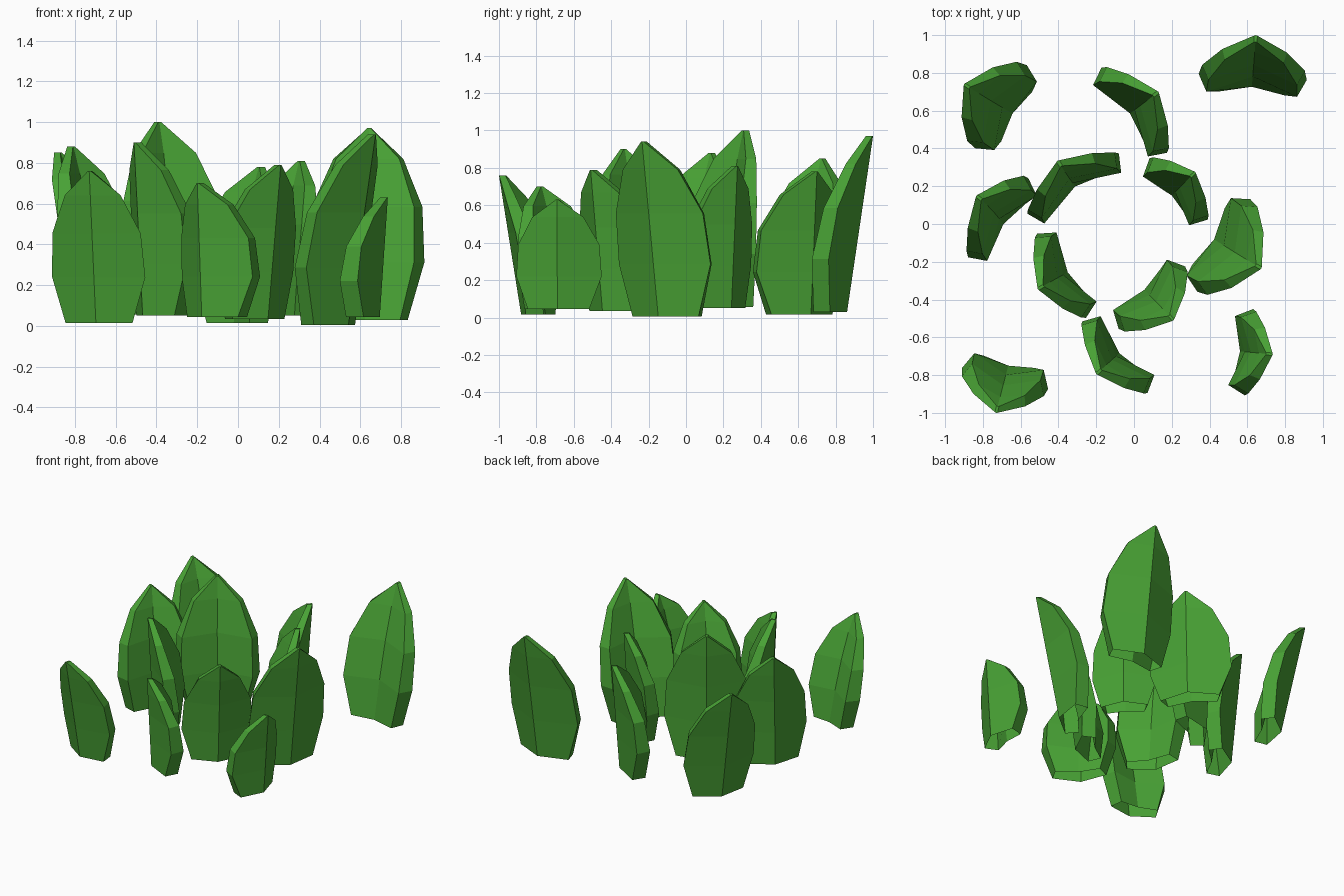
import bpy, bmesh
from mathutils import Vector

if "Cube" in bpy.data.objects:
    bpy.data.objects.remove(bpy.data.objects["Cube"])

green = bpy.data.materials.new("leaf_green")
green.diffuse_color = (0.065, 0.36, 0.035, 1)
green.use_nodes = True
green.node_tree.nodes["Principled BSDF"].inputs["Base Color"].default_value = green.diffuse_color

# Leaf shape per level: height, half width, edge thickness, spine thickness
LEVELS = [(0.0, 0.72, 0.09, 0.135), (0.3, 1.0, 0.092, 0.122),
          (0.59, 0.95, 0.078, 0.10), (0.84, 0.60, 0.055, 0.068),
          (1.0, 0.03, 0.035, 0.035)]


def leaf(name, end_a, end_b, tip, base_z):
    """Thick folded leaf: side ends and tip seen from above, leaning outward."""
    a, b, p = Vector(end_a), Vector(end_b), Vector(tip[:2])
    chord = (b - a).length
    side = (b - a).normalized()
    out = Vector((side.y, -side.x))
    mid = (a + b) / 2
    if (p - mid).dot(out) < 0:
        out = -out
    depth, skew = (p - mid).dot(out), (p - mid).dot(side)
    lean = max(0.03, 0.04 + 1.45 * (depth - 0.35 * chord))
    bm = bmesh.new()
    rings = []
    for t, w, edge, spine in LEVELS:
        s = w * 0.55 * chord
        ridge = depth - lean * (1 - t)
        bend = 0.35 * min(s, 0.32 * chord) + 0.55 * max(0, s - 0.32 * chord)
        inset = 0.5 * edge * w
        # closed section: outer fold, then inner fold
        section = [(-s, ridge - bend), (0, ridge), (s, ridge - bend),
                   (s - inset, ridge - bend - edge), (0, ridge - spine),
                   (-s + inset, ridge - bend - edge)]
        if t == 1:
            section[3] = (s, ridge - bend - edge)
            section[5] = (-s, ridge - bend - edge)
        z = base_z + (tip[2] - base_z) * t
        ring = []
        for x, y in section:
            q = mid + side * (x + skew * t) + out * y
            ring.append(bm.verts.new((q.x, q.y, z)))
        rings.append(ring)
    for lo, hi in zip(rings, rings[1:]):
        for i in range(6):
            j = (i + 1) % 6
            bm.faces.new((lo[i], lo[j], hi[j], hi[i]))
    # blunt tip is closed, hollow base stays open
    top = rings[-1]
    bm.faces.new((top[0], top[1], top[4], top[5]))
    bm.faces.new((top[1], top[2], top[3], top[4]))
    bmesh.ops.recalc_face_normals(bm, faces=bm.faces)
    mesh = bpy.data.meshes.new(name)
    bm.to_mesh(mesh)
    bm.free()
    mesh.materials.append(green)
    bpy.context.collection.objects.link(bpy.data.objects.new(name, mesh))


# Outer corners of the clump
leaf("leaf_back_left", (-.56, .81), (-.81, .41), (-.90, .74, .85), .02)
leaf("leaf_back_right", (.365, .765), (.885, .735), (.645, 1.0, .97), .03)
leaf("leaf_front_left", (-.885, -.75), (-.47, -.85), (-.73, -1.0, .76), .015)
leaf("leaf_front_right", (.61, -.47), (.57, -.885), (.735, -.69, .63), .045)
# Outer sides
leaf("leaf_back", (-.18, .79), (.135, .38), (.13, .70, .78), .015)
leaf("leaf_left", (-.85, -.18), (-.56, .20), (-.835, .15, .88), .05)
leaf("leaf_front", (-.245, -.52), (.07, -.865), (-.20, -.795, .70), .045)
leaf("leaf_right", (.325, -.32), (.58, .125), (.675, -.235, .94), .005)
# Inner ring
leaf("leaf_inner_back_right", (.085, .32), (.365, .025), (.325, .275, .81), .05)
leaf("leaf_inner_back_left", (-.525, .045), (-.085, .335), (-.405, .335, 1.0), .055)
leaf("leaf_inner_front_left", (-.48, -.06), (-.245, -.465), (-.51, -.345, .90), .05)
leaf("leaf_inner_front_right", (-.08, -.525), (.24, -.225), (.21, -.51, .79), .035)
